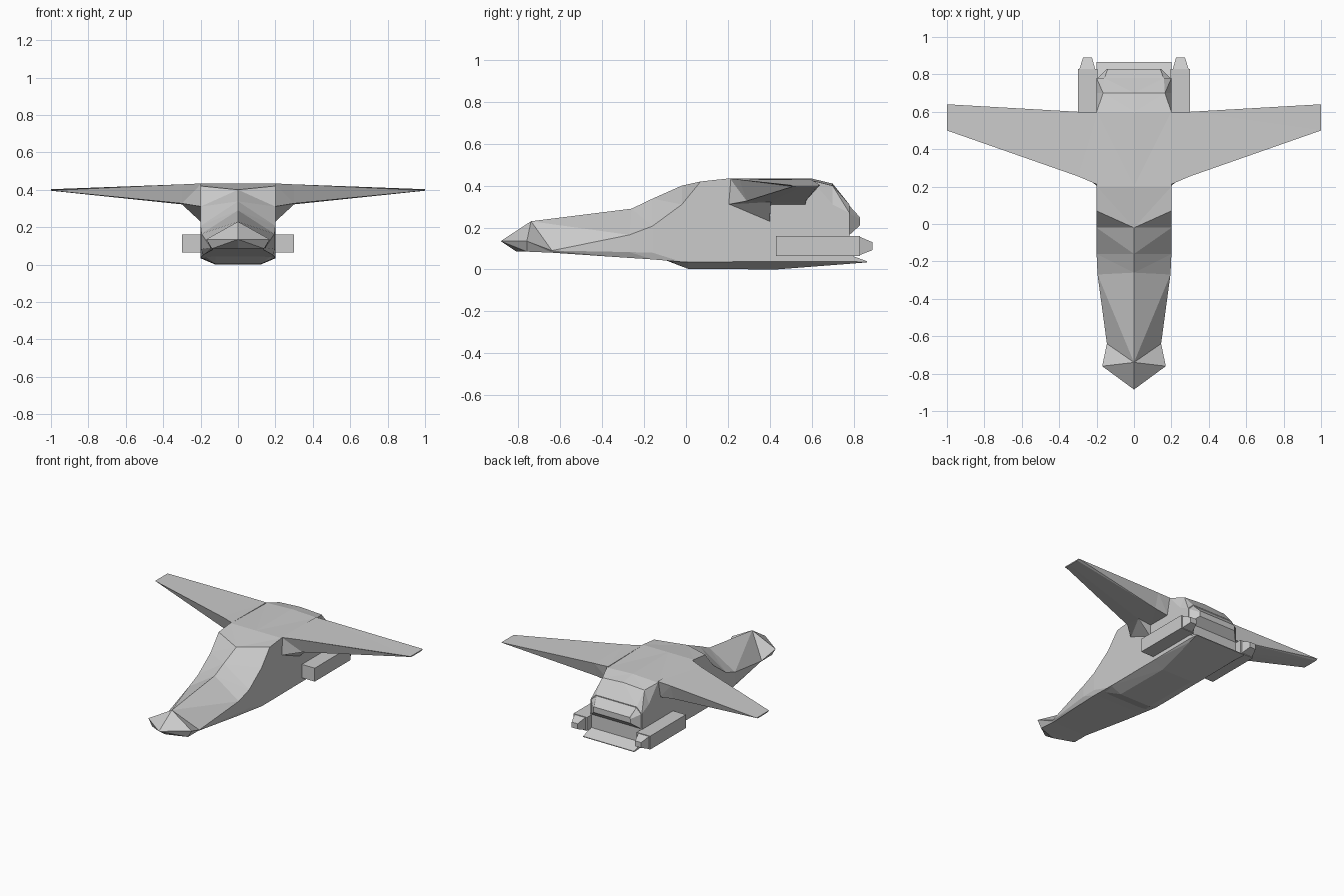
import bpy
import bmesh


def loft(name, rings, closed=False):
    """Skin the right-hand rings, repeat them on the left and weld the halves."""
    bm = bmesh.new()
    for side in (1, -1):
        grid = [[bm.verts.new((p[0] * side, p[1], p[2])) for p in r] for r in rings]
        n = len(rings[0])
        for a, b in zip(grid, grid[1:]):
            for j in range(n if closed else n - 1):
                k = (j + 1) % n
                bm.faces.new((a[j], a[k], b[k]))
                bm.faces.new((a[j], b[k], b[j]))
        for ring in (grid[0], grid[-1]):
            bm.faces.new(ring)
    bmesh.ops.remove_doubles(bm, verts=bm.verts, dist=0.0005)
    bmesh.ops.dissolve_degenerate(bm, edges=bm.edges, dist=0.0001)
    bmesh.ops.recalc_face_normals(bm, faces=bm.faces)
    mesh = bpy.data.meshes.new(name)
    bm.to_mesh(mesh)
    bm.free()
    obj = bpy.data.objects.new(name, mesh)
    bpy.context.collection.objects.link(obj)
    return obj


# Fuselage: ridge (y, z), shoulder (x, y, z), wall top z, wall (x, z), keel (x, z)
stations = [
    (-.74, .23, .17, -.76, .135, .135, .17, .135, .14, .085),
    (-.74, .23, .145, -.64, .09, .09, .145, .09, .135, .08),
    (-.26, .29, .195, -.27, .165, .165, .195, .083, .18, .055),
    (-.16, .338, .20, -.16, .207, .207, .20, .08, .19, .048),
    (-.02, .40, .20, -.02, .31, .31, .20, .075, .20, .036),
    (-.02, .40, .20, .07, .42, .42, .20, .073, .20, .036),
    (.20, .434, .20, .20, .434, .31, .20, .07, .20, .036),
    (.60, .434, .20, .60, .425, .31, .20, .07, .20, .05),
    (.70, .41, .165, .70, .40, .31, .20, .07, .20, .06),
    (.78, .31, .16, .78, .31, .27, .20, .07, .20, .065),
]
tip, chin = (0, -.885, .135), (0, -.81, .085)
rings = [[tip, tip, tip, tip, chin, chin]]
for yt, zt, xe, ye, ze, zm, xs, zs, xb, zb in stations:
    rings.append([(0, yt, zt), (xe, ye, ze), (xs, ye, zm), (xs, ye, zs),
                  (xb, ye, zb), (0, ye, zb)])
loft("fuselage", rings)

# Belly tray with a thin rear lip: y, top z, side (x, z), bottom (x, z)
tray = [
    (-.10, .055, .18, .048, .12, .045),
    (.01, .06, .20, .037, .12, .003),
    (.43, .06, .20, .037, .12, .0),
    (.78, .07, .20, .039, .185, .027),
    (.865, .039, .20, .037, .20, .034),
]
loft("belly_tray", [[(0, y, zt), (xs, y, zt), (xs, y, zs), (xb, y, zb), (0, y, zb)]
                    for y, zt, xs, zs, xb, zb in tray])

# Rear exhaust block
loft("rear_exhaust", [
    [(0, .775, .31), (.16, .775, .31), (.20, .775, .27), (.20, .775, .16), (0, .775, .16)],
    [(0, .83, .25), (.14, .83, .25), (.145, .83, .24), (.145, .83, .21), (0, .83, .21)],
])

# Wings with a bracket blending into the hull: (y, z) sections along x
sections = [
    (.195, [(.21, .434), (.20, .31), (.40, .225), (.405, .31), (.57, .31), (.595, .43)]),
    (.30, [(.255, .429), (.29, .327), (.40, .322), (.405, .322), (.57, .325), (.60, .428)]),
    (1.0, [(.50, .403), (.51, .396), (.55, .395), (.555, .395), (.625, .395), (.64, .403)]),
]
loft("wings", [[(x, y, z) for y, z in sec] for x, sec in sections], closed=True)


def box_ring(y, x0, x1, z0, z1):
    return [(x0, y, z0), (x1, y, z0), (x1, y, z1), (x0, y, z1)]


# Side pods and their tapered nozzles
loft("side_pods", [box_ring(.43, .195, .30, .065, .16),
                   box_ring(.83, .195, .30, .065, .16)], closed=True)
loft("pod_nozzles", [box_ring(.82, .205, .295, .065, .16),
                     box_ring(.89, .225, .272, .092, .13)], closed=True)
